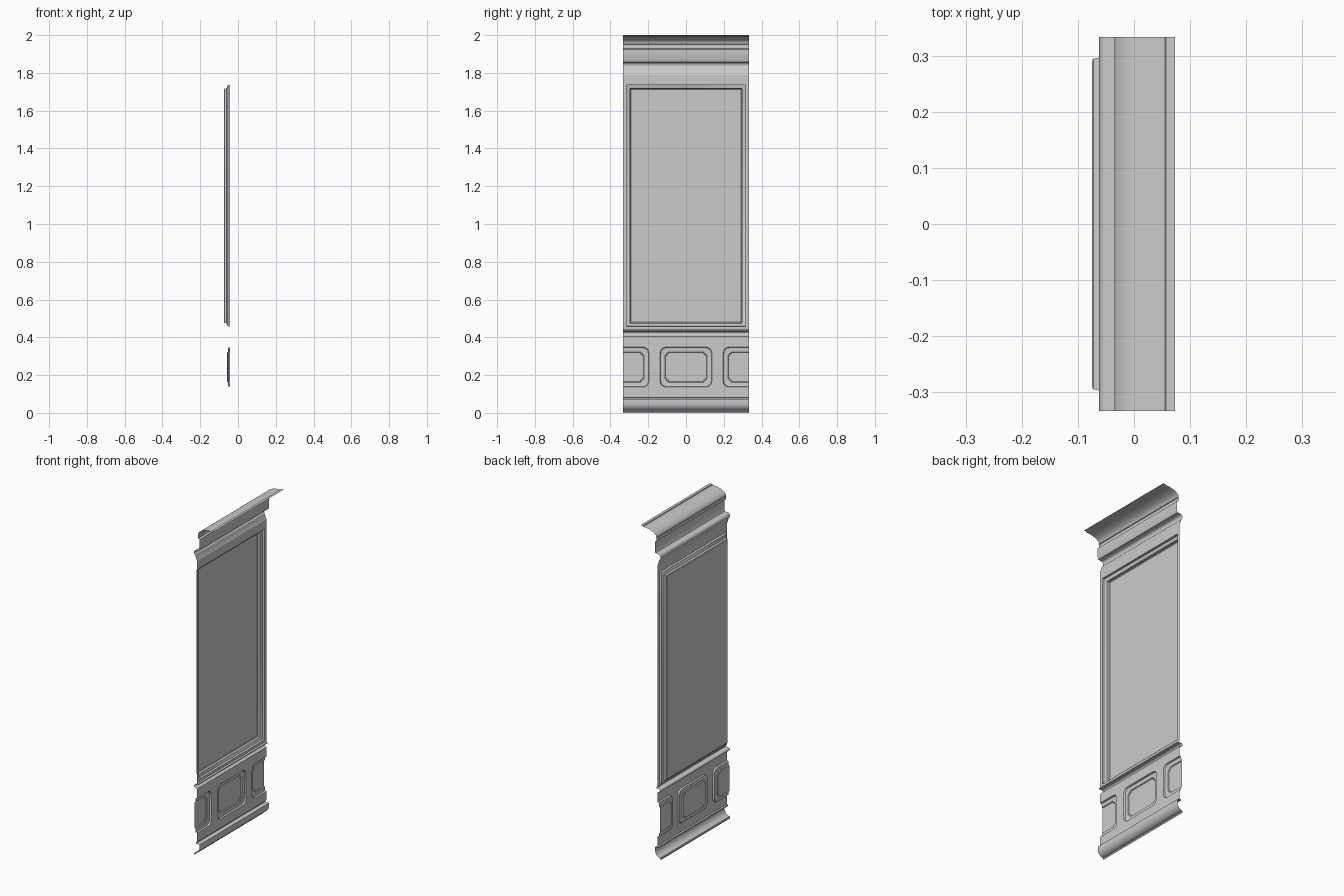
import bpy, bmesh
from math import sin, cos, pi, radians

if "Cube" in bpy.data.objects:
    bpy.data.objects.remove(bpy.data.objects["Cube"])

HALF = 1 / 3      # half width of the wall section
WALL = -0.042     # x of the flat wall surface


def finish(name, bm):
    bmesh.ops.remove_doubles(bm, verts=bm.verts, dist=0.0004)
    bmesh.ops.recalc_face_normals(bm, faces=bm.faces)
    me = bpy.data.meshes.new(name)
    bm.to_mesh(me)
    bm.free()
    ob = bpy.data.objects.new(name, me)
    bpy.context.collection.objects.link(ob)
    bpy.ops.object.select_all(action='DESELECT')
    ob.select_set(True)
    bpy.context.view_layer.objects.active = ob
    bpy.ops.object.shade_smooth_by_angle(angle=radians(35))
    return ob


def strip(name, profile):
    """Sweep an open (x, z) profile across the full width."""
    bm = bmesh.new()
    rows = [[bm.verts.new((x, y, z)) for y in (-HALF, HALF)] for x, z in profile]
    for a, b in zip(rows, rows[1:]):
        bm.faces.new((a[0], a[1], b[1], b[0]))
    return finish(name, bm)


def arc(cx, cz, rx, rz, a0, a1, n):
    return [(cx + rx * cos(radians(a0 + (a1 - a0) * i / n)),
             cz + rz * sin(radians(a0 + (a1 - a0) * i / n))) for i in range(n + 1)]


def outline(w, z0, z1, corner=()):
    """Half outline from (0, z0) round to (0, z1); corner = insets (dy, dz)."""
    c = list(corner) or [(0, 0)]
    low = [(w - dy, z0 + dz) for dy, dz in c]
    high = [(w - dy, z1 - dz) for dy, dz in reversed(c)]
    return [(0, z0)] + low + high + [(0, z1)]


def rounded(r, n=5):
    return [(r - r * sin(pi / 2 * i / n), r - r * cos(pi / 2 * i / n)) for i in range(n + 1)]


def half_panel(bm, levels, place):
    """Nested half outlines; flat C-shaped faces or quad steps between them."""
    prev, px = None, None
    for pts, x in levels:
        ring = [bm.verts.new((x, place(y), z)) for y, z in pts]
        if prev:
            if len(prev) == len(ring):
                for i in range(len(ring) - 1):
                    bm.faces.new((prev[i], prev[i + 1], ring[i + 1], ring[i]))
            else:
                bm.faces.new(prev + ring[::-1])
        prev = ring
    bm.faces.new(prev)


# Skirting with a flared foot
strip("skirting", [(-0.062, 0), (-0.062, 0.008)]
      + arc(-0.062, 0.055, 0.037, 0.043, -85, 0, 8)
      + [(-0.025, 0.07), (-0.05, 0.072), (-0.05, 0.079), (WALL, 0.082)])

# Dado rail
strip("dado_rail", [(WALL, 0.405), (-0.05, 0.408)]
      + arc(-0.05, 0.42, 0.012, 0.01, 260, 100, 8)
      + [(-0.034, 0.431), (-0.034, 0.437), (WALL, 0.442)])

# Picture rail, frieze, bead and rolled cornice
strip("picture_rail", [(WALL, 1.79), (-0.046, 1.797), (-0.05, 1.81)]
      + arc(-0.05, 1.838, 0.012, 0.016, 250, 100, 8)
      + [(-0.028, 1.857), (-0.024, 1.864), (-0.024, 1.925)])
strip("cornice", [(-0.024, 1.925), (-0.034, 1.93), (-0.034, 1.95), (-0.03, 1.953)]
      + arc(0.055, 1.953, 0.09, 0.042, 180, 90, 14)
      + [(0.057, 2.0), (0.073, 2.0)])

# Row of small sunk panels: the outer two are cut in half by the section edge
rim = rounded(0.03)
notch = [(0.017, 0), (0.017, 0.009), (0.009, 0.009), (0.009, 0.017), (0, 0.017)]
small = [
    (outline(HALF / 2, 0.082, 0.405), WALL),
    (outline(0.137, 0.137, 0.348, rim), WALL),
    (outline(0.134, 0.140, 0.345, rim), -0.051),
    (outline(0.122, 0.151, 0.334, rim), -0.053),
    (outline(0.112, 0.162, 0.323, notch), -0.053),
    (outline(0.109, 0.165, 0.320, notch), -0.058),
]
bm = bmesh.new()
for s in (-1, 1):
    half_panel(bm, small, lambda y: s * y)
    half_panel(bm, small, lambda y: s * (HALF - y))
finish("lower_panels", bm)

# Large central panel with a stepped frame
big = [(outline(w, z0, z1), x) for w, z0, z1, x in (
    (HALF, 0.442, 1.79, WALL),
    (0.316, 0.457, 1.737, WALL),
    (0.314, 0.459, 1.735, -0.054),
    (0.297, 0.474, 1.718, -0.060),
    (0.295, 0.476, 1.716, -0.072),
    (0.291, 0.480, 1.712, -0.075))]
bm = bmesh.new()
for s in (-1, 1):
    half_panel(bm, big, lambda y: s * y)
finish("main_panel", bm)
